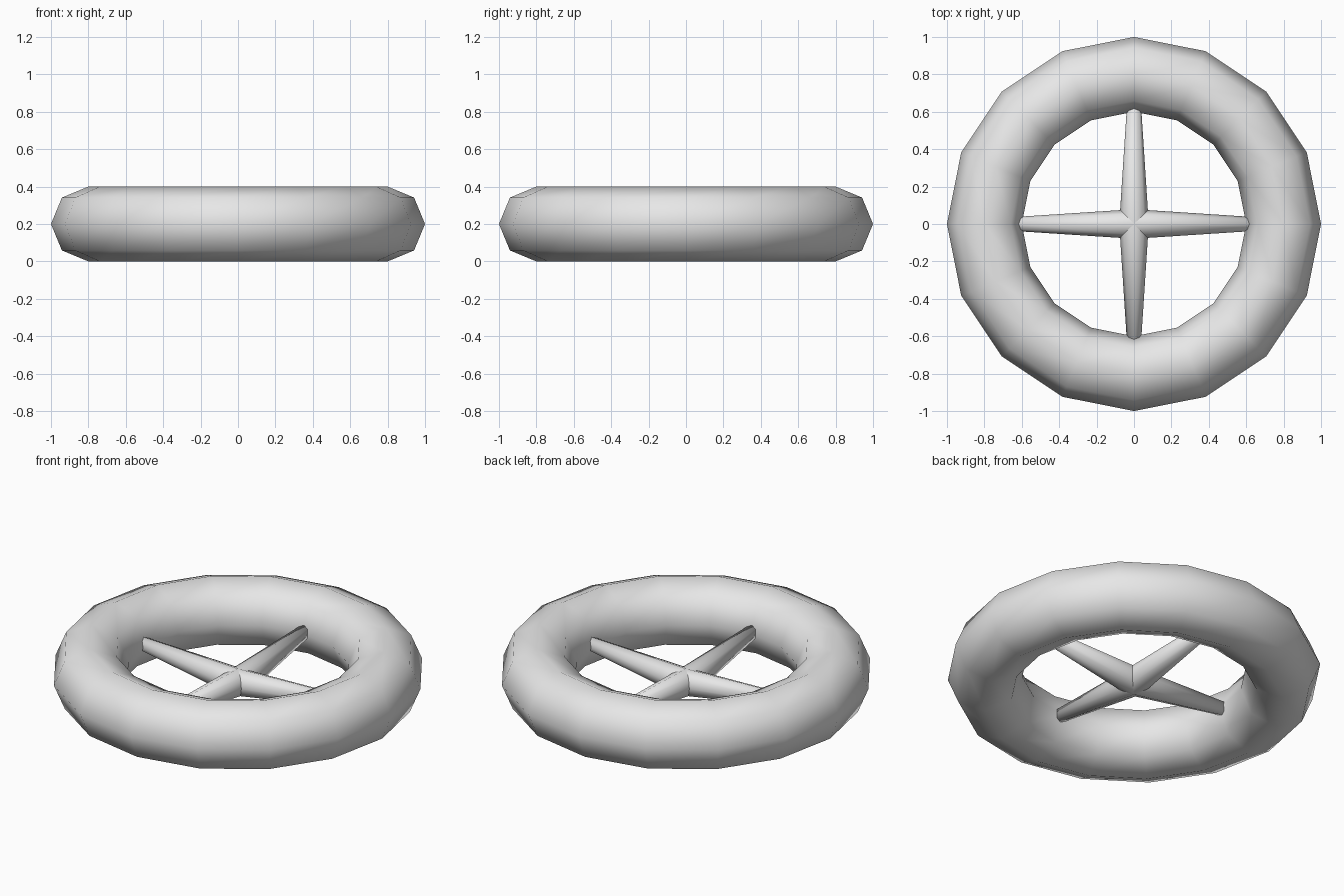
import bpy, bmesh, math
from mathutils import Matrix

cube = bpy.data.objects.get("Cube")
if cube:
    bpy.data.objects.remove(cube, do_unlink=True)

# One plain grey for every part
grey = bpy.data.materials.new("light_grey")
grey.use_nodes = True
colour = (0.8, 0.8, 0.8, 1)
grey.diffuse_color = colour
grey.node_tree.nodes["Principled BSDF"].inputs["Base Color"].default_value = colour


def finish(obj, name):
    obj.name = name
    obj.data.materials.append(grey)
    for face in obj.data.polygons:
        face.use_smooth = True


# Ring: coarse torus with smooth shading
bpy.ops.mesh.primitive_torus_add(major_segments=16, minor_segments=8,
                                 major_radius=0.8, minor_radius=0.2,
                                 location=(0, 0, 0.2))
finish(bpy.context.object, "ring")


def crossbar(name, turn):
    """Round bar that is thickest and lowest at its middle."""
    bm = bmesh.new()
    sides = 8
    stations = [(-0.66, 0.206, 0.036), (0, 0.14, 0.079), (0.66, 0.206, 0.036)]
    rings = []
    for x, z, radius in stations:
        angles = [math.tau * i / sides for i in range(sides)]
        rings.append([bm.verts.new((x, radius * math.cos(a), z + radius * math.sin(a)))
                      for a in angles])
    for near, far in zip(rings, rings[1:]):
        for i in range(sides):
            j = (i + 1) % sides
            bm.faces.new((near[i], near[j], far[j], far[i]))
    bm.faces.new(rings[0])
    bm.faces.new(rings[-1])
    bmesh.ops.recalc_face_normals(bm, faces=bm.faces)
    bm.transform(Matrix.Rotation(turn, 4, "Z"))
    mesh = bpy.data.meshes.new(name)
    bm.to_mesh(mesh)
    bm.free()
    obj = bpy.data.objects.new(name, mesh)
    bpy.context.collection.objects.link(obj)
    finish(obj, name)


# Two crossing bars make four spokes
crossbar("side_spokes", 0)
crossbar("front_back_spokes", math.pi / 2)
